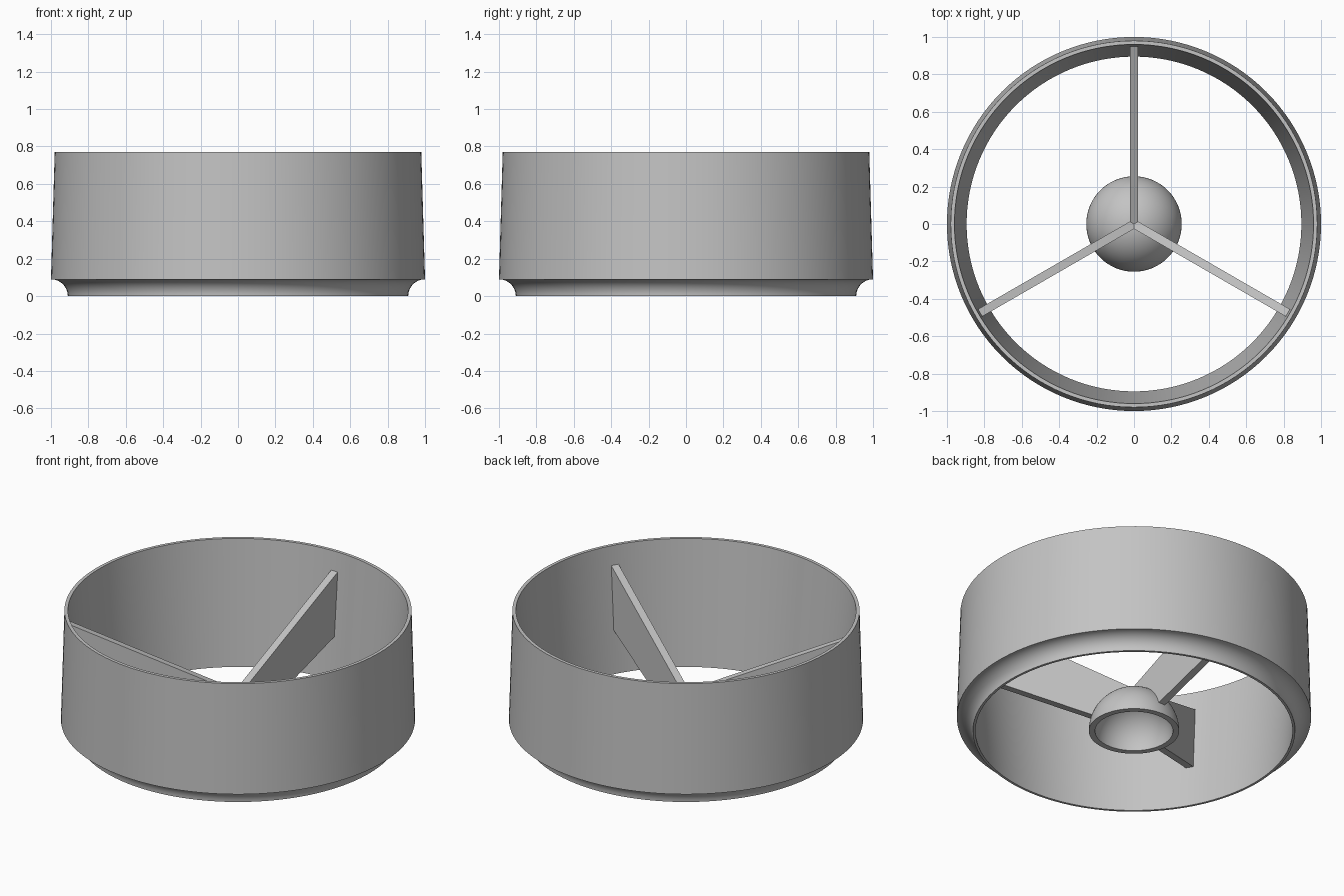
import bpy
import bmesh
from math import sin, cos, pi, radians
from mathutils import Matrix, Vector

cube = bpy.data.objects.get("Cube")
if cube:
    bpy.data.objects.remove(cube, do_unlink=True)

grey = bpy.data.materials.new("plain_grey")
grey.use_nodes = True
colour = (0.55, 0.55, 0.55, 1)
grey.diffuse_color = colour
grey.node_tree.nodes["Principled BSDF"].inputs["Base Color"].default_value = colour


def finish(name, bm, smooth):
    bmesh.ops.remove_doubles(bm, verts=bm.verts, dist=0.0001)
    bmesh.ops.recalc_face_normals(bm, faces=bm.faces)
    mesh = bpy.data.meshes.new(name)
    bm.to_mesh(mesh)
    bm.free()
    mesh.materials.append(grey)
    obj = bpy.data.objects.new(name, mesh)
    bpy.context.collection.objects.link(obj)
    if smooth:
        bpy.ops.object.select_all(action="DESELECT")
        obj.select_set(True)
        bpy.context.view_layer.objects.active = obj
        bpy.ops.object.shade_smooth_by_angle(angle=radians(30))
    return obj


def lathe(name, profile, steps=128):
    """Spin a closed (radius, height) profile around z."""
    bm = bmesh.new()
    verts = [bm.verts.new((r, 0, z)) for r, z in profile]
    edges = [bm.edges.new((a, b)) for a, b in zip(verts, verts[1:] + verts[:1])]
    bmesh.ops.spin(bm, geom=verts + edges, cent=(0, 0, 0), axis=(0, 0, 1),
                   angle=2 * pi, steps=steps, use_merge=True)
    return finish(name, bm, True)


def arc(radius, start, end, count, centre=(0, 0)):
    angles = [radians(start + (end - start) * i / count) for i in range(count + 1)]
    return [(centre[0] + radius * cos(a), centre[1] + radius * sin(a)) for a in angles]


# Tapered outer ring with a concave step around its foot
foot_cove = arc(0.09, 90, 180, 12, centre=(1.0, 0))
lathe("outer_ring", [(0.96, 0.77), (0.98, 0.77)] + foot_cove + [(0.895, 0)])

# Hollow hemispherical hub, open underneath
lathe("hub_dome", arc(0.255, 0, 89.9, 24) + arc(0.22, 89.9, 0, 24), steps=96)

# Three sloping vanes; the inner edge follows the middle of the hub shell
vane_profile = [(0, 0.262)] + arc(0.238, 90, 16, 14) + [(0.922, 0.263), (0.951, 0.652)]
half = 0.0225
for label, angle in (("back", 90), ("right", 210), ("left", 330)):
    bm = bmesh.new()
    face = bm.faces.new([bm.verts.new((r, -half, z)) for r, z in vane_profile])
    extruded = bmesh.ops.extrude_face_region(bm, geom=[face])["geom"]
    bmesh.ops.translate(bm, vec=Vector((0, 2 * half, 0)),
                        verts=[v for v in extruded if isinstance(v, bmesh.types.BMVert)])
    if not face.is_valid or len(face.edges) and all(len(e.link_faces) < 2 for e in face.edges):
        bm.faces.new([v for v in bm.verts if v.co.y < 0])
    bmesh.ops.rotate(bm, cent=(0, 0, 0), verts=bm.verts,
                     matrix=Matrix.Rotation(radians(angle), 3, "Z"))
    finish(label + "_vane", bm, False)
